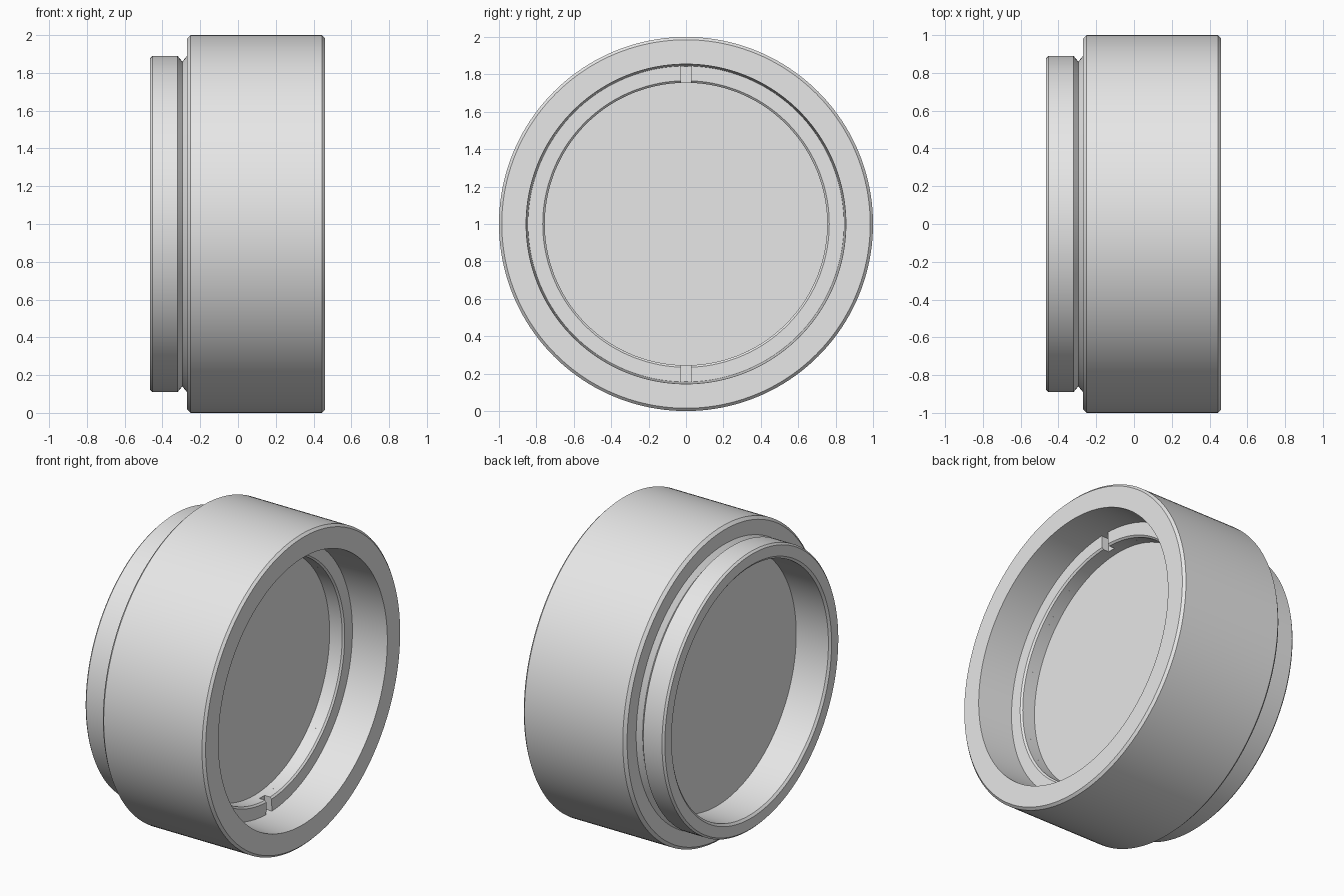
import bpy
import bmesh
import math

cube = bpy.data.objects.get("Cube")
if cube:
    bpy.data.objects.remove(cube, do_unlink=True)

# Single grey finish
grey = bpy.data.materials.new("light grey")
grey.use_nodes = True
grey.diffuse_color = (0.8, 0.8, 0.8, 1)
grey.node_tree.nodes["Principled BSDF"].inputs["Base Color"].default_value = (0.8, 0.8, 0.8, 1)

CENTRE_Z = 1.0


def finish(bm, name):
    """Turn a bmesh into a shaded object with the grey material."""
    bmesh.ops.recalc_face_normals(bm, faces=bm.faces)
    mesh = bpy.data.meshes.new(name)
    bm.to_mesh(mesh)
    bm.free()
    mesh.materials.append(grey)
    obj = bpy.data.objects.new(name, mesh)
    bpy.context.collection.objects.link(obj)
    bpy.ops.object.select_all(action='DESELECT')
    obj.select_set(True)
    bpy.context.view_layer.objects.active = obj
    bpy.ops.object.shade_smooth_by_angle(angle=math.radians(25))
    return obj


def lathe(name, profile, segments=160, start=0.0, sweep=math.tau):
    """Sweep a closed (x, radius) profile about the x axis; cap partial sweeps."""
    bm = bmesh.new()
    full = abs(sweep - math.tau) < 1e-6
    rings = []
    for i in range(segments if full else segments + 1):
        a = start + sweep * i / segments
        rings.append([bm.verts.new((x, r * math.cos(a), CENTRE_Z + r * math.sin(a)))
                      for x, r in profile])
    n = len(profile)
    for i in range(segments):
        a, b = rings[i], rings[(i + 1) % len(rings)]
        for j in range(n):
            k = (j + 1) % n
            bm.faces.new((a[j], a[k], b[k], b[j]))
    if not full:
        bm.faces.new(rings[0])
        bm.faces.new(rings[-1])
    return finish(bm, name)


# Housing: wide barrel, V groove, narrower mounting collar and stepped bore
lathe("housing", [
    (0.46, 0.855), (0.46, 0.985), (0.445, 1.0),          # front rim
    (-0.252, 1.0), (-0.27, 0.982), (-0.27, 0.89),        # barrel and shoulder
    (-0.295, 0.86), (-0.32, 0.89),                       # groove
    (-0.453, 0.89), (-0.465, 0.878),                     # collar
    (-0.465, 0.81), (-0.453, 0.795),                     # rear rim
    (0.12, 0.795), (0.12, 0.84),                         # rear bore and seat
])

# Thick glass disc held inside the bore
profile_glass = [(0.12, 0.0), (0.12, 0.796), (-0.225, 0.796), (-0.225, 0.0)]
bm = bmesh.new()
verts = [bm.verts.new((x, r, CENTRE_Z)) for x, r in profile_glass]
edges = [bm.edges.new((verts[i], verts[i + 1])) for i in range(3)]
bmesh.ops.spin(bm, geom=verts + edges, cent=(0, 0, CENTRE_Z), axis=(1, 0, 0),
               angle=math.tau, steps=160)
bmesh.ops.remove_doubles(bm, verts=bm.verts, dist=1e-4)
finish(bm, "glass")

# Retaining ring: continuous base, then two raised halves leaving spanner slots
lathe("retaining_ring_base", [(0.121, 0.755), (0.17, 0.755), (0.17, 0.842), (0.121, 0.842)])
HALF_SLOT = 0.034
for side, start in (("left", -math.pi / 2), ("right", math.pi / 2)):
    lathe("retaining_ring_" + side,
          [(0.17, 0.755), (0.21, 0.755), (0.22, 0.766), (0.22, 0.846), (0.17, 0.842)],
          segments=80, start=start + HALF_SLOT, sweep=math.pi - 2 * HALF_SLOT)
